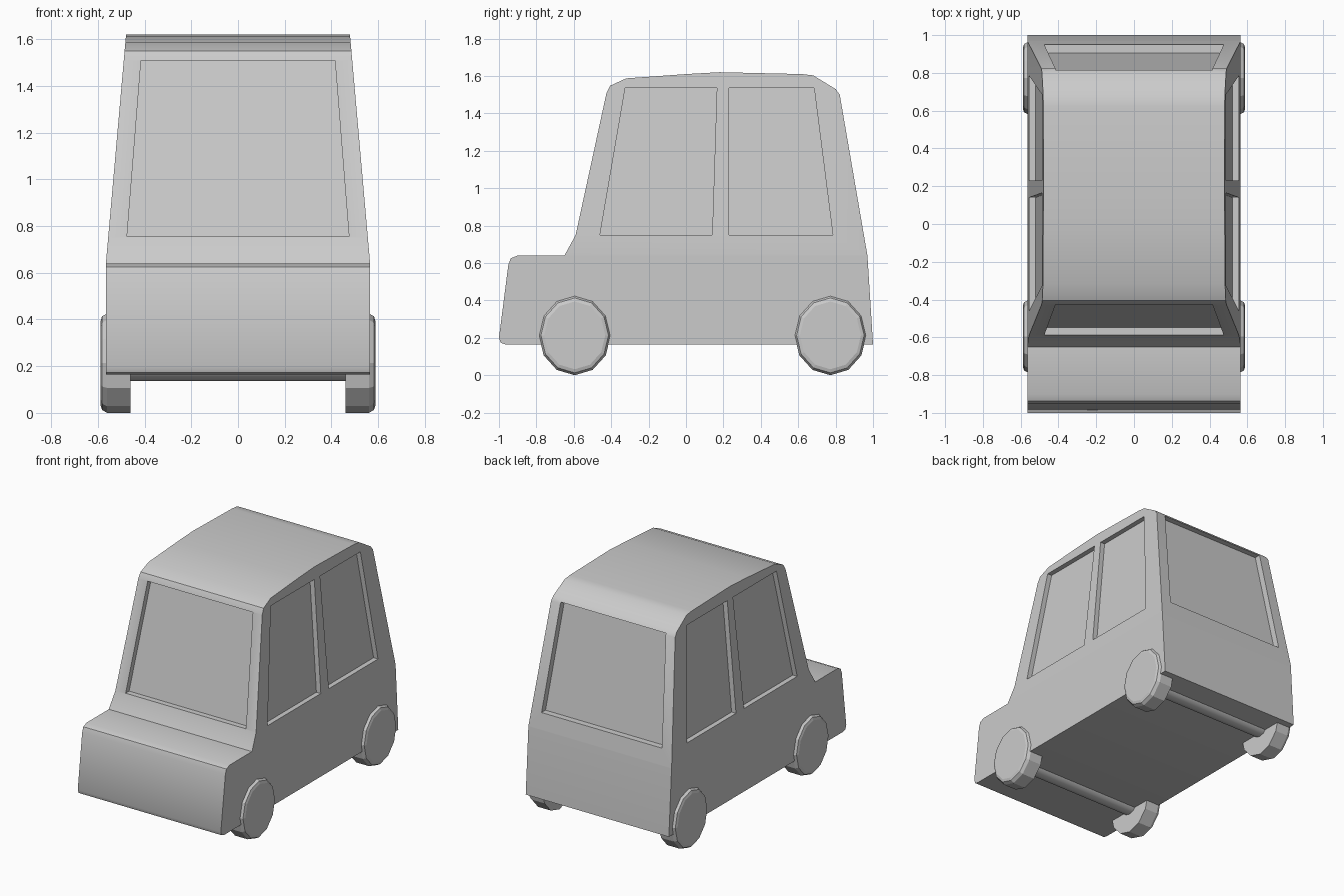
import bpy, bmesh, math
from mathutils import Vector

if "Cube" in bpy.data.objects:
    bpy.data.objects.remove(bpy.data.objects["Cube"])

BELT = 0.645


def half_width(z):
    return 0.565 if z <= BELT else 0.565 - (z - BELT) * 0.088


def finish(name, bm):
    bmesh.ops.recalc_face_normals(bm, faces=bm.faces[:])
    mesh = bpy.data.meshes.new(name)
    bm.to_mesh(mesh)
    bm.free()
    ob = bpy.data.objects.new(name, mesh)
    bpy.context.collection.objects.link(ob)
    return ob


def select(ob):
    bpy.ops.object.select_all(action='DESELECT')
    ob.select_set(True)
    bpy.context.view_layer.objects.active = ob


def smooth(ob, degrees):
    select(ob)
    bpy.ops.object.shade_smooth_by_angle(angle=math.radians(degrees))


def prism(bm, points, offset):
    face = bm.faces.new([bm.verts.new(p) for p in points])
    top = bmesh.ops.extrude_face_region(bm, geom=[face], use_keep_orig=True)
    verts = [g for g in top['geom'] if isinstance(g, bmesh.types.BMVert)]
    bmesh.ops.translate(bm, verts=verts, vec=Vector(offset))


# Body: side profile across the full width, narrowing above the belt line
profile = [(-0.965, 0.165), (-0.99, 0.173), (-1.0, 0.2), (-0.95, 0.59),
           (-0.937, 0.625), (-0.9, 0.64), (-0.65, 0.64), (-0.59, 0.75),
           (-0.425, 1.51), (-0.405, 1.548), (-0.32, 1.587), (0.0, 1.61),
           (0.18, 1.62), (0.62, 1.61), (0.68, 1.603), (0.8, 1.53),
           (0.822, 1.5), (0.97, 0.64), (1.0, 0.165)]
bm = bmesh.new()
prism(bm, [(-0.565, y, z) for y, z in profile], (1.13, 0, 0))
bmesh.ops.bisect_plane(bm, geom=bm.verts[:] + bm.edges[:] + bm.faces[:], dist=1e-5,
                       plane_co=(0, 0, BELT), plane_no=(0, 0, 1))
for v in bm.verts:
    v.co.x = math.copysign(half_width(v.co.z), v.co.x)
body = finish("body", bm)

# Window recesses: shallow cutters parallel to each panel
bm = bmesh.new()
side_windows = [[(-0.46, 0.75), (0.14, 0.75), (0.165, 1.535), (-0.325, 1.535)],
                [(0.23, 0.75), (0.785, 0.75), (0.685, 1.535), (0.23, 1.535)]]
for s in (-1, 1):
    for window in side_windows:
        prism(bm, [(s * (half_width(z) - 0.035), y, z) for y, z in window], (s * 0.3, 0, 0))
end_window = [(-0.475, 0.755), (0.475, 0.755), (0.415, 1.508), (-0.415, 1.508)]
prism(bm, [(x, -0.55 + (z - 0.75) * 0.217, z) for x, z in end_window], (0, -0.3, 0))
prism(bm, [(x, 0.925 - (z - 0.64) * 0.172, z) for x, z in end_window], (0, 0.3, 0))
cutter = finish("window_cutter", bm)
cutter.hide_render = True
mod = body.modifiers.new("windows", 'BOOLEAN')
mod.operation = 'DIFFERENCE'
mod.solver = 'EXACT'
mod.object = cutter
select(body)
bpy.ops.object.modifier_apply(modifier="windows")
bpy.data.objects.remove(cutter)
smooth(body, 35)


# Wheels: twelve-sided with a chamfered outer rim
def wheel(name, side, y):
    rings = []
    bm = bmesh.new()
    for x, r in [(0.46, 1.0), (0.56, 1.0), (0.582, 0.94), (0.588, 0.85)]:
        rings.append([bm.verts.new((side * x,
                                    y + 0.192 * r * math.sin(i * math.tau / 12),
                                    0.213 + 0.213 * r * math.cos(i * math.tau / 12)))
                      for i in range(12)])
    for a, b in zip(rings, rings[1:]):
        for i in range(12):
            j = (i + 1) % 12
            bm.faces.new((a[i], a[j], b[j], b[i]))
    bm.faces.new(rings[0])
    bm.faces.new(rings[-1])
    finish(name, bm)


for label, y in (("front", -0.595), ("rear", 0.772)):
    wheel(label + "_right_wheel", 1, y)
    wheel(label + "_left_wheel", -1, y)
    # Axle joining the pair
    bpy.ops.mesh.primitive_cylinder_add(vertices=12, radius=0.073, depth=0.94,
                                        location=(0, y, 0.21), rotation=(0, math.pi / 2, 0))
    axle = bpy.context.object
    axle.name = label + "_axle"
    smooth(axle, 40)
